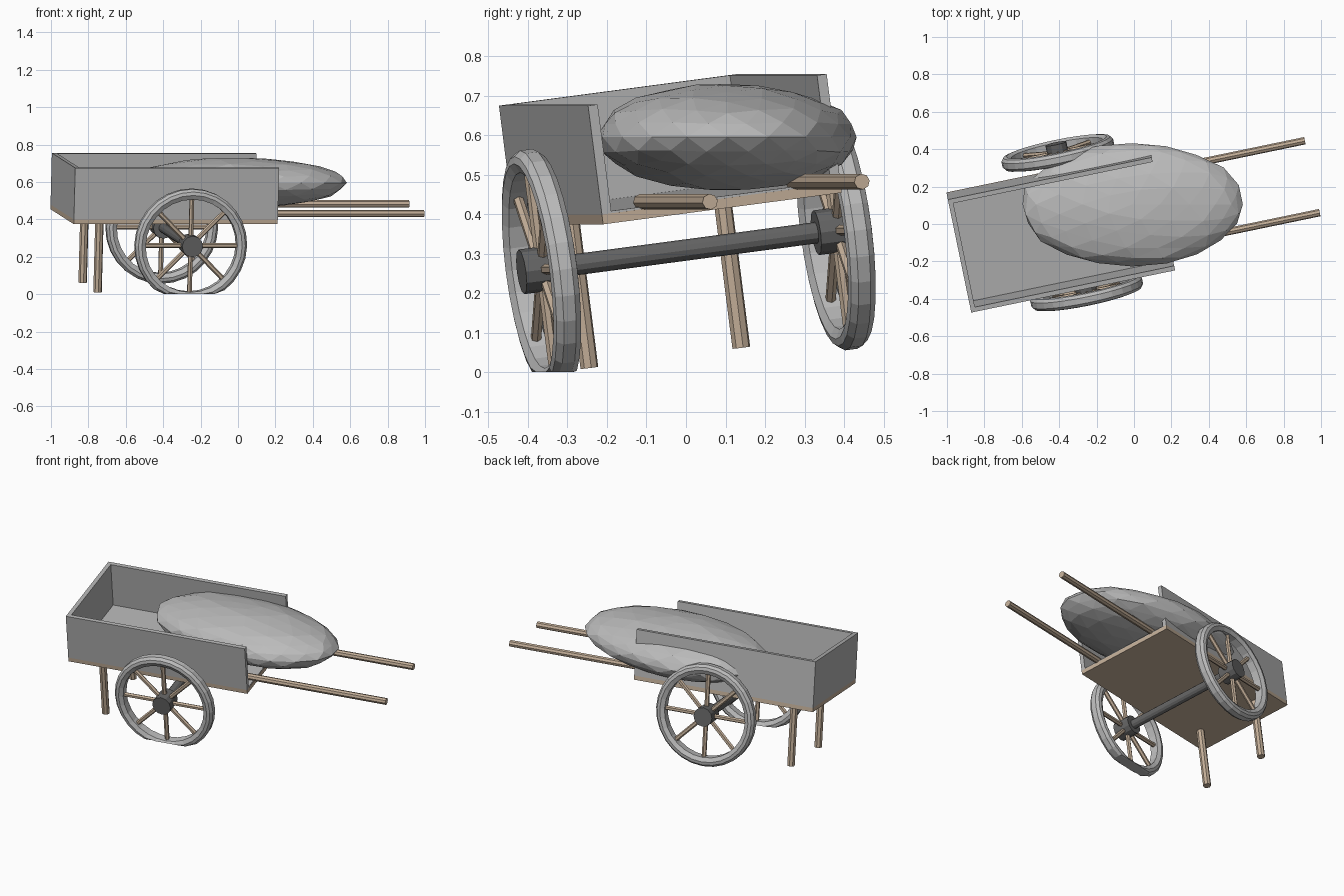
import bpy, bmesh, math, random
from mathutils import Matrix, Vector

if "Cube" in bpy.data.objects:
    bpy.data.objects.remove(bpy.data.objects["Cube"])

random.seed(4)


def material(name, rgb):
    m = bpy.data.materials.new(name)
    m.diffuse_color = (*rgb, 1)
    m.use_nodes = True
    m.node_tree.nodes["Principled BSDF"].inputs["Base Color"].default_value = m.diffuse_color
    return m


WALL = material("grey paint", (0.45, 0.45, 0.45))
LIGHT = material("light grey", (0.50, 0.50, 0.50))
DARK = material("dark iron", (0.13, 0.13, 0.13))
WOOD = material("pale wood", (0.54, 0.42, 0.31))

# The cart stands turned and leaning: u = length, v = width, w = up
TILT = Matrix.Rotation(math.radians(11.7), 4, 'Z') @ Matrix.Rotation(math.radians(7.4), 4, 'X')
MID = 0.113            # centre line of the cart in v
U0, U1 = -0.948, 0.165  # back and front of the bed
HALF = 0.311           # half width of the bed


def finish(name, bm, mat, tilt=True):
    """Turn a bmesh into an object in the cart's pose, flat where it meets the ground."""
    if tilt:
        bm.transform(TILT)
    for v in bm.verts:
        v.co.z = max(v.co.z, 0.0)
    bmesh.ops.recalc_face_normals(bm, faces=bm.faces)
    me = bpy.data.meshes.new(name)
    bm.to_mesh(me)
    bm.free()
    me.materials.append(mat)
    ob = bpy.data.objects.new(name, me)
    bpy.context.collection.objects.link(ob)
    return ob


def box(name, lo, hi, mat):
    bm = bmesh.new()
    lo, hi = Vector(lo), Vector(hi)
    size = hi - lo
    bmesh.ops.create_cube(bm, size=1, matrix=Matrix.Translation((lo + hi) / 2) @ Matrix.Diagonal((*size, 1)))
    return finish(name, bm, mat)


def add_rod(bm, a, b, r, sides):
    a, b = Vector(a), Vector(b)
    d = b - a
    pose = Matrix.Translation((a + b) / 2) @ d.to_track_quat('Z', 'Y').to_matrix().to_4x4()
    bmesh.ops.create_cone(bm, cap_ends=True, segments=sides, radius1=r, radius2=r,
                          depth=d.length, matrix=pose)


def rod(name, a, b, r, mat, sides=8):
    bm = bmesh.new()
    add_rod(bm, a, b, r, sides)
    return finish(name, bm, mat)


# Bed: wooden floor, painted lining and three walls
T = 0.025
V0, V1 = MID - HALF, MID + HALF
box("floor", (U0, V0, 0.403), (U1, V1, 0.428), WOOD)
box("floor_lining", (U0 + T, V0 + T, 0.428), (U1 - 0.002, V1 - T, 0.434), WALL)
box("back_wall", (U0, V0 + T, 0.428), (U0 + T, V1 - T, 0.706), WALL)
box("near_wall", (U0, V0, 0.428), (U1, V0 + T, 0.706), WALL)
box("far_wall", (U0, V1 - T, 0.428), (U1, V1, 0.706), WALL)

# Wheels
HU, HW = -0.322, 0.298   # axle position
RIM = [(0.250, -0.024), (0.274, -0.036), (0.292, -0.032), (0.305, -0.016),
       (0.305, 0.016), (0.292, 0.032), (0.274, 0.036), (0.250, 0.024)]


def rim(name, v, seg=28):
    bm = bmesh.new()
    rings = []
    for i in range(seg):
        a = math.tau * i / seg
        rings.append([bm.verts.new((HU + r * math.cos(a), v + o, HW + r * math.sin(a))) for r, o in RIM])
    n = len(RIM)
    for i in range(seg):
        p, q = rings[i], rings[(i + 1) % seg]
        for j in range(n):
            k = (j + 1) % n
            bm.faces.new((p[j], p[k], q[k], q[j]))
    finish(name, bm, LIGHT)


for side, s in (("near", -1), ("far", 1)):
    wv = MID + s * 0.384
    rim(side + "_rim", wv)
    bm = bmesh.new()
    for i in range(8):
        a = math.tau * i / 8
        d = Vector((math.cos(a), 0, math.sin(a)))
        c = Vector((HU, wv, HW))
        add_rod(bm, c + d * 0.03, c + d * 0.262, 0.0135, 6)
    finish(side + "_spokes", bm, WOOD)
    rod(side + "_hub", (HU, wv - 0.052, HW), (HU, wv + 0.052, HW), 0.057, DARK, 12)

    # Handle and rest leg on the same side
    hv = MID + s * 0.198
    rod(side + "_handle", (0.12, hv, 0.446), (0.985, hv, 0.446), 0.020, WOOD)
    rod(side + "_leg", (-0.785, hv, 0.41), (-0.785, hv, 0.022), 0.023, WOOD)

rod("axle", (HU, MID - 0.384, HW), (HU, MID + 0.384, HW), 0.027, DARK, 12)

# Lumpy sack lying across the front of the bed
bm = bmesh.new()
bmesh.ops.create_icosphere(bm, subdivisions=3, radius=1)
for v in bm.verts:
    v.co *= 1 + random.uniform(-0.025, 0.015)
bm.transform(Matrix.Translation((-0.01, 0.105, 0.595)) @ Matrix.Diagonal((0.595, 0.332, 0.136, 1)))
finish("sack", bm, LIGHT, tilt=False)
